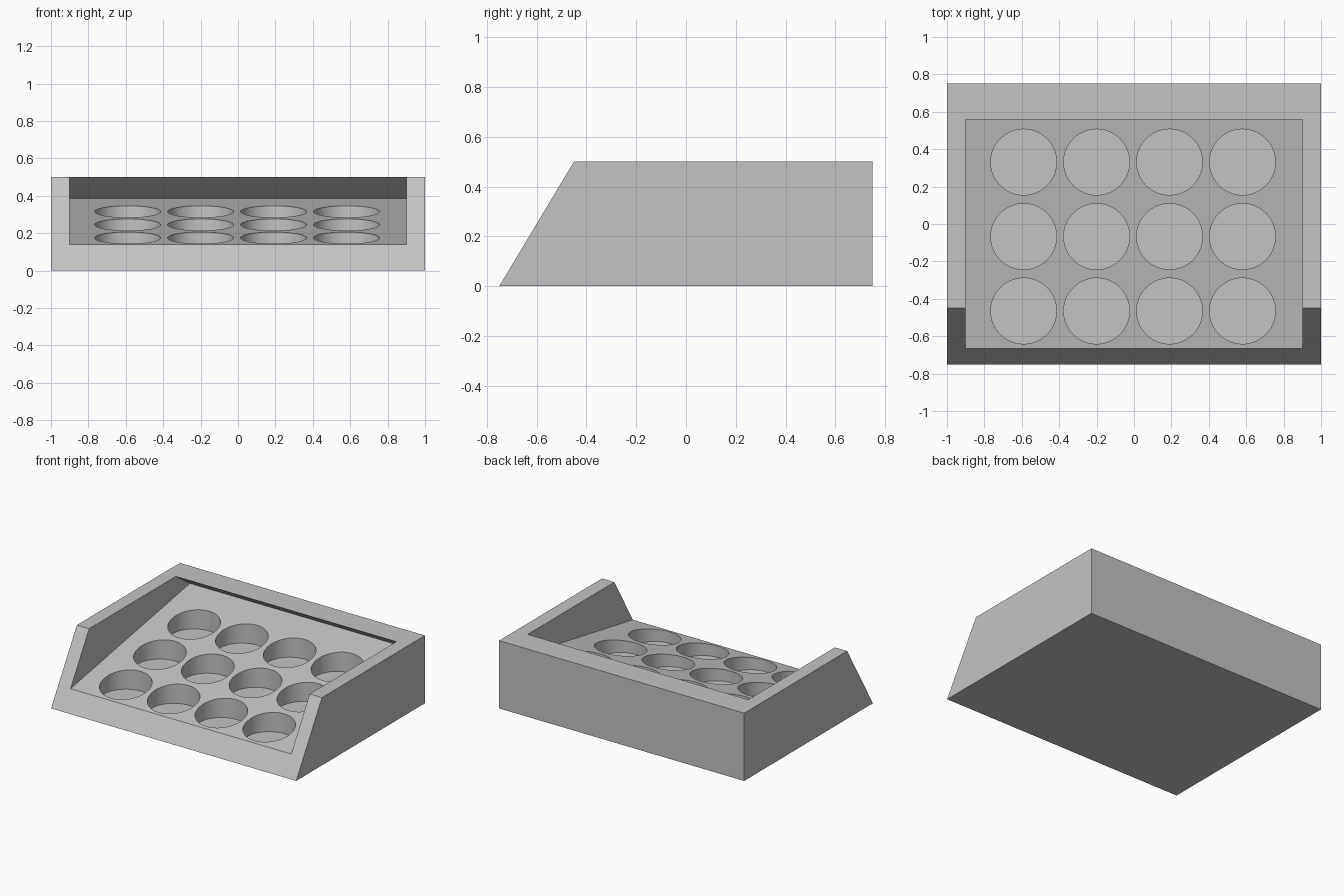
import bpy, bmesh, math

if "Cube" in bpy.data.objects:
    bpy.data.objects.remove(bpy.data.objects["Cube"])

gray = bpy.data.materials.new("plain_gray")
gray.diffuse_color = (0.55, 0.55, 0.55, 1)
gray.use_nodes = True
gray.node_tree.nodes["Principled BSDF"].inputs["Base Color"].default_value = gray.diffuse_color


def prism(name, profile, half_width):
    """Extrude a (y, z) side profile across x."""
    bm = bmesh.new()
    face = bm.faces.new([bm.verts.new((-half_width, y, z)) for y, z in profile])
    ext = bmesh.ops.extrude_face_region(bm, geom=[face])
    moved = [v for v in ext["geom"] if isinstance(v, bmesh.types.BMVert)]
    bmesh.ops.translate(bm, verts=moved, vec=(2 * half_width, 0, 0))
    bmesh.ops.recalc_face_normals(bm, faces=bm.faces)
    return add_object(name, bm)


def add_object(name, bm):
    mesh = bpy.data.meshes.new(name)
    bm.to_mesh(mesh)
    bm.free()
    mesh.materials.append(gray)
    obj = bpy.data.objects.new(name, mesh)
    bpy.context.collection.objects.link(obj)
    return obj


def cut(target, cutter):
    """Subtract the cutter and remove it."""
    mod = target.modifiers.new("cut", "BOOLEAN")
    mod.operation = "DIFFERENCE"
    mod.solver = "EXACT"
    mod.object = cutter
    cutter.hide_render = True
    bpy.context.view_layer.objects.active = target
    bpy.ops.object.modifier_apply(modifier=mod.name)
    bpy.data.objects.remove(cutter)


# tray block with a slanted front
tray = prism("tray", [(-0.75, 0), (0.75, 0), (0.75, 0.5), (-0.45, 0.5)], 1.0)

# open-front pocket: floor tilted 10 degrees, back wall undercut
SLOPE = math.tan(math.radians(10))


def floor_z(y):
    return 0.14 + (y + 0.666) * SLOPE


pocket = prism("pocket_cutter", [(-1, floor_z(-1)), (0.725, floor_z(0.725)),
                                 (0.56, 0.5), (0.56, 0.8), (-1, 0.8)], 0.9)
cut(tray, pocket)

# 4 x 3 round upright wells with flat bottoms
RADIUS, DEPTH, TOP = 0.176, 0.115, 0.45
bm = bmesh.new()
for row in range(3):
    y = -0.465 + 0.398 * row
    bottom = floor_z(y) - DEPTH
    for col in range(4):
        x = -0.59 + 0.39 * col
        made = bmesh.ops.create_cone(bm, cap_ends=True, segments=64,
                                     radius1=RADIUS, radius2=RADIUS, depth=TOP - bottom)
        bmesh.ops.translate(bm, verts=made["verts"], vec=(x, y, (TOP + bottom) / 2))
cut(tray, add_object("well_cutter", bm))

# smooth well walls, sharp edges elsewhere
bpy.ops.object.select_all(action="DESELECT")
tray.select_set(True)
bpy.context.view_layer.objects.active = tray
bpy.ops.object.shade_smooth_by_angle(angle=math.radians(30))
